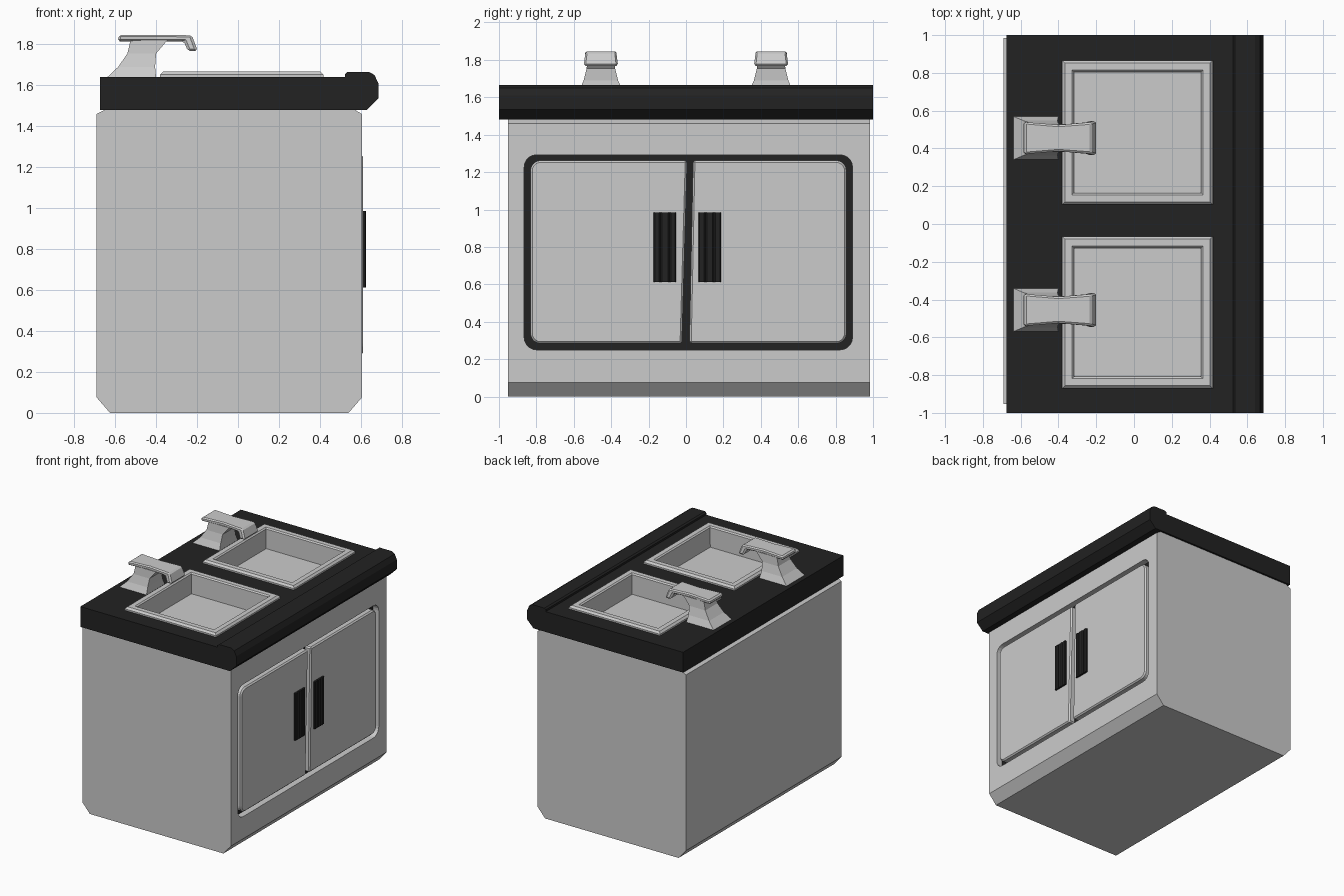
import bpy, bmesh, math

if "Cube" in bpy.data.objects:
    bpy.data.objects.remove(bpy.data.objects["Cube"])


def material(name, rgb):
    m = bpy.data.materials.new(name)
    m.diffuse_color = (*rgb, 1)
    m.use_nodes = True
    m.node_tree.nodes["Principled BSDF"].inputs["Base Color"].default_value = m.diffuse_color
    return m


LIGHT = material("light_grey", (0.6, 0.6, 0.6))
BLACK = material("black", (0.016, 0.016, 0.016))


def loft(name, rings, mat, bevel=0):
    """Skin a list of equal-length point rings and cap both ends."""
    bm = bmesh.new()
    vs = [[bm.verts.new(p) for p in ring] for ring in rings]
    n = len(vs[0])
    for a, b in zip(vs, vs[1:]):
        for i in range(n):
            j = (i + 1) % n
            bm.faces.new((a[i], a[j], b[j], b[i]))
    bm.faces.new(vs[0])
    bm.faces.new(vs[-1])
    bmesh.ops.recalc_face_normals(bm, faces=bm.faces)
    me = bpy.data.meshes.new(name)
    bm.to_mesh(me)
    bm.free()
    me.materials.append(mat)
    ob = bpy.data.objects.new(name, me)
    bpy.context.collection.objects.link(ob)
    if bevel:
        mod = ob.modifiers.new("bevel", "BEVEL")
        mod.width = bevel
        mod.segments = 1
        mod.limit_method = "ANGLE"
        mod.angle_limit = math.radians(40)
    return ob


def prism(name, pts, axis, lo, hi, mat, bevel=0):
    """Extrude a 2D outline along the x, y or z axis."""
    k = "xyz".index(axis)
    rings = [[p[:k] + (t,) + p[k:] for p in pts] for t in (lo, hi)]
    return loft(name, rings, mat, bevel)


def rect(x0, x1, y0, y1, z, d=0):
    return [(x0 + d, y0 + d, z), (x1 - d, y0 + d, z), (x1 - d, y1 - d, z), (x0 + d, y1 - d, z)]


def arc(cx, cy, r, start, steps=5):
    return [(cx + r * math.cos(math.radians(start + 90 * i / steps)),
             cy + r * math.sin(math.radians(start + 90 * i / steps))) for i in range(steps + 1)]


def cut(ob, cutter):
    mod = ob.modifiers.new("cut", "BOOLEAN")
    mod.operation = "DIFFERENCE"
    mod.solver = "EXACT"
    mod.object = cutter
    bpy.context.view_layer.objects.active = ob
    bpy.ops.object.modifier_apply(modifier=mod.name)
    bpy.data.objects.remove(cutter)


# Cabinet body with chamfered bottom and top edges
cabinet = prism("cabinet", [(-0.625, 0), (0.54, 0), (0.605, 0.075), (0.605, 1.46), (0.57, 1.48),
                            (-0.65, 1.48), (-0.69, 1.46), (-0.69, 0.075)], "y", -0.953, 0.985, LIGHT)

# Rounded door recess with a black floor
y0, y1, z0, z1, r = -0.865, 0.89, 0.25, 1.292, 0.065
outline = (arc(y1 - r, z1 - r, r, 0) + arc(y0 + r, z1 - r, r, 90)
           + arc(y0 + r, z0 + r, r, 180) + arc(y1 - r, z0 + r, r, 270))
cut(cabinet, prism("recess_cutter", outline, "x", 0.555, 0.7, LIGHT))
cabinet.data.materials.clear()
cabinet.data.materials.append(LIGHT)
cabinet.data.materials.append(BLACK)
for f in cabinet.data.polygons:
    f.material_index = int(f.normal.x > 0.9 and f.center.x < 0.58)

# Doors, with a slightly slanted gap between them
z0, z1, r = 0.283, 1.262, 0.055
left = [(-0.022, z0), (0.006, z1)] + arc(-0.832 + r, z1 - r, r, 90) + arc(-0.832 + r, z0 + r, r, 180)
right = [(0.038, z1), (0.018, z0)] + arc(0.858 - r, z0 + r, r, 270) + arc(0.858 - r, z1 - r, r, 0)
prism("left_door", left, "x", 0.55, 0.61, LIGHT, 0.01)
prism("right_door", right, "x", 0.55, 0.61, LIGHT, 0.01)

# Ridged door handles
for side, c in (("left", -0.113), ("right", 0.127)):
    half = [(0.06, 0), (0.06, 0.011), (0.054, 0.016), (0.032, 0.016), (0.024, 0.008), (0.016, 0.016)]
    pts = half + [(-y, x) for y, x in reversed(half)]
    prism(side + "_handle", [(0.609 + x, c + y) for y, x in pts], "z", 0.613, 0.985, BLACK)

# Countertop with a raised rolled front edge
counter = prism("countertop", [(-0.675, 1.48), (0.63, 1.48), (0.685, 1.535), (0.685, 1.61), (0.667, 1.65),
                               (0.64, 1.665), (0.535, 1.665), (0.523, 1.655), (0.523, 1.64),
                               (-0.675, 1.64)], "y", -1, 1, BLACK)

# Sinks dropped into the countertop
for side, (a, b) in (("front", (-0.87, -0.065)), ("back", (0.102, 0.866))):
    x0, x1 = -0.38, 0.417
    cut(counter, loft("sink_cutter", [rect(x0, x1, a, b, z, 0.03) for z in (1.492, 1.8)], BLACK))
    loft(side + "_sink", [rect(x0, x1, a, b, 1.495, 0.03), rect(x0, x1, a, b, 1.635, 0.03),
                          rect(x0, x1, a, b, 1.635), rect(x0, x1, a, b, 1.652),
                          rect(x0, x1, a, b, 1.667, 0.014), rect(x0, x1, a, b, 1.667, 0.052),
                          rect(x0, x1, a, b, 1.658, 0.062), rect(x0, x1, a, b, 1.505, 0.065)], LIGHT)

# Taps: flared column plus flat spout that bends down at the tip
for side, c in (("front", -0.455), ("back", 0.455)):
    column = [(-0.64, -0.40, 0.115, 1.638), (-0.585, -0.405, 0.092, 1.69),
              (-0.54, -0.40, 0.076, 1.755), (-0.525, -0.345, 0.072, 1.82)]
    loft(side + "_tap_column", [rect(l, h, c - w, c + w, z) for l, h, w, z in column], LIGHT)
    spout = [(-0.588, 1.815, -0.58, 1.846, 0.085), (-0.4, 1.815, -0.4, 1.846, 0.07),
             (-0.265, 1.815, -0.225, 1.844, 0.083), (-0.245, 1.768, -0.197, 1.768, 0.092)]
    loft(side + "_tap_spout", [[(bx, c - w, bz), (bx, c + w, bz), (tx, c + w, tz), (tx, c - w, tz)]
                               for bx, bz, tx, tz, w in spout], LIGHT, 0.01)
